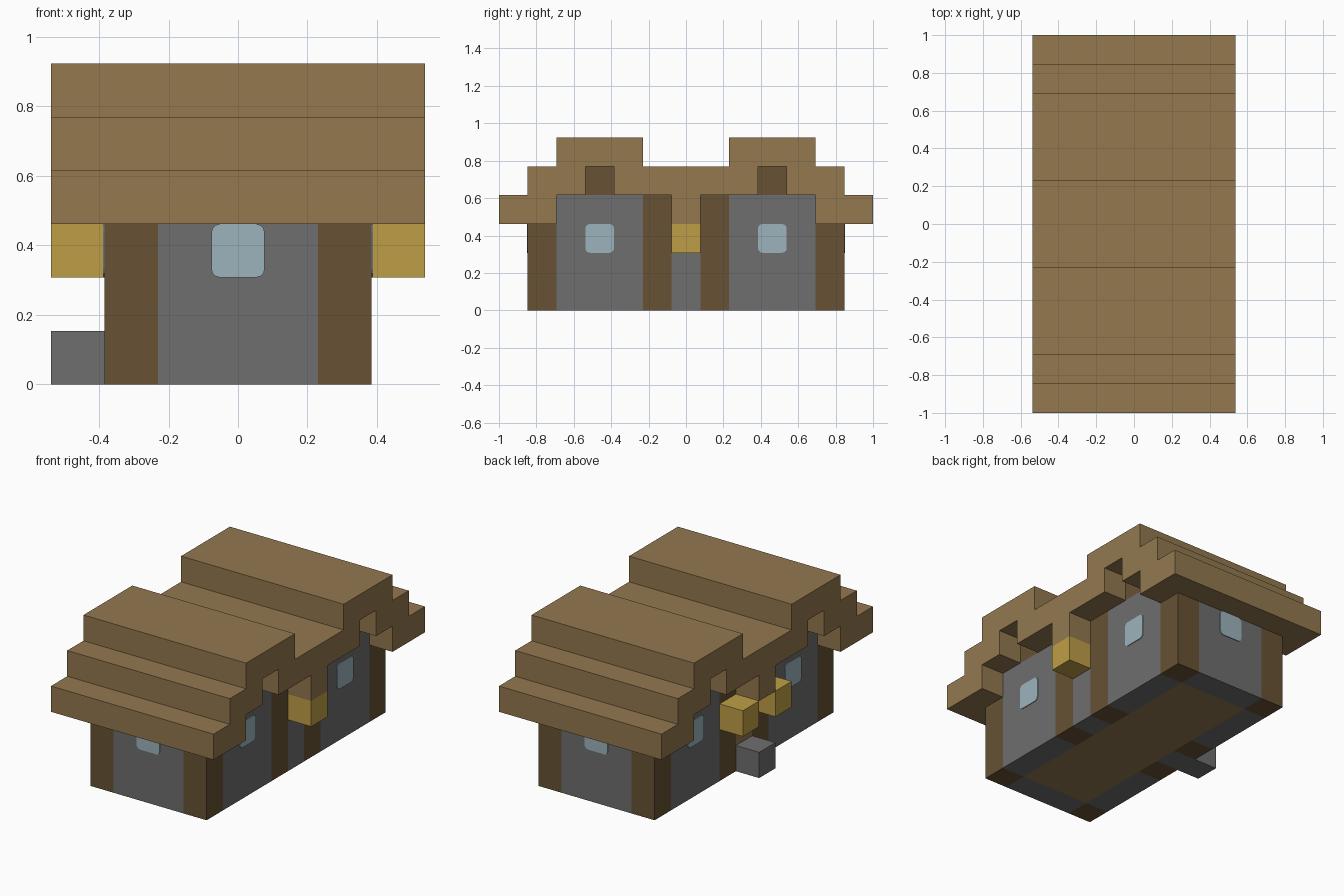
import bpy, bmesh
from mathutils import Vector

cube = bpy.data.objects.get("Cube")
if cube:
    bpy.data.objects.remove(cube)

U = 2 / 13  # edge of one building block


def material(name, rgb):
    lin = [(c / 255 / 12.92) if c < 11 else ((c / 255 + 0.055) / 1.055) ** 2.4 for c in rgb]
    mat = bpy.data.materials.new(name)
    mat.use_nodes = True
    mat.diffuse_color = (*lin, 1)
    node = mat.node_tree.nodes["Principled BSDF"]
    node.inputs["Base Color"].default_value = (*lin, 1)
    node.inputs["Roughness"].default_value = 0.9
    return mat


PLANK = material("plank brown", (147, 120, 79))
LOG = material("dark log brown", (103, 82, 52))
STONE = material("stone grey", (110, 110, 110))
LAMP = material("lamp gold", (191, 158, 70))
GLASS = material("pale blue glass", (157, 180, 188))


def finish(name, bm, mat):
    bmesh.ops.recalc_face_normals(bm, faces=bm.faces)
    mesh = bpy.data.meshes.new(name)
    bm.to_mesh(mesh)
    bm.free()
    mesh.materials.append(mat)
    obj = bpy.data.objects.new(name, mesh)
    bpy.context.collection.objects.link(obj)
    return obj


def block(name, mat, x, y, z, round_axis=None):
    """Box from ranges in block units; optionally round the edges along one axis."""
    bm = bmesh.new()
    bmesh.ops.create_cube(bm, size=1)
    for v in bm.verts:
        v.co = Vector([(r[0] + r[1]) / 2 + c * (r[1] - r[0])
                       for r, c in zip((x, y, z), v.co)]) * U
    if round_axis is not None:
        edges = [e for e in bm.edges
                 if abs((e.verts[0].co - e.verts[1].co).normalized()[round_axis]) > 0.9]
        bmesh.ops.bevel(bm, geom=edges, offset=0.16 * U, segments=3, profile=0.5, affect='EDGES')
    return finish(name, bm, mat)


def span(center, sign, half=0.5):
    return (sign * center - half, sign * center + half)


# Stepped double-gable roof: half profile in (y, z), mirrored and extruded along x
upper = [(6.5, 3), (6.5, 4), (5.5, 4), (5.5, 5), (4.5, 5), (4.5, 6), (1.5, 6), (1.5, 5)]
lower = [(0.5, 3), (0.5, 4), (2.5, 4), (2.5, 5), (3.5, 5), (3.5, 4), (4.5, 4), (4.5, 3)]


def flip(points):
    return [(-y, z) for y, z in reversed(points)]


profile = upper + flip(upper) + flip(lower) + lower
bm = bmesh.new()
face = bm.faces.new([bm.verts.new((-3.5 * U, y * U, z * U)) for y, z in profile])
ext = bmesh.ops.extrude_face_region(bm, geom=[face])
bmesh.ops.translate(bm, vec=(7 * U, 0, 0),
                    verts=[g for g in ext["geom"] if isinstance(g, bmesh.types.BMVert)])
finish("roof", bm, PLANK)

# Floor
block("floor", PLANK, (-1.5, 1.5), (-4.5, 4.5), (0, 1))

T = 0.03  # window pane thickness in block units
for sy, end in ((-1, "front"), (1, "back")):
    # End walls with a window each
    block(end + "_wall", STONE, (-1.5, 1.5), span(5, sy), (0, 3))
    block(end + "_window", GLASS, (-0.5, 0.5), span(5.5, sy, T), (2, 3), round_axis=1)
    for sx, side in ((-1, "right"), (1, "left")):
        tag = end + "_" + side
        x = span(2, sx)
        # Posts, gable walls, ridge beams and side windows
        block(tag + "_corner_post", LOG, x, span(5, sy), (0, 3))
        block(tag + "_inner_post", LOG, x, span(1, sy), (0, 4))
        block(tag + "_gable_wall", STONE, x, span(3, sy, 1.5), (0, 4))
        block(tag + "_ridge_beam", LOG, x, span(3, sy), (4, 5))
        block(tag + "_side_window", GLASS, span(2.5, sx, T), span(3, sy), (2, 3), round_axis=0)
    # Lamps beside the door
    block(end + "_door_lamp", LAMP, (-3.5, -2.5), span(1, sy), (2, 3))

# Middle of the left side: stone infill with a lamp
block("left_middle_wall", STONE, (1.5, 2.5), (-0.5, 0.5), (0, 3))
block("left_lamp", LAMP, (2.5, 3.5), (-0.5, 0.5), (2, 3))

# Middle of the right side: sill, door and step
block("door_sill", STONE, (-2.5, -1.5), (-0.5, 0.5), (0, 1))
block("door", PLANK, (-2.5, -1.5), (-0.5, 0.5), (1, 3))
block("door_step", STONE, (-3.5, -2.5), (-0.5, 0.5), (0, 1))
